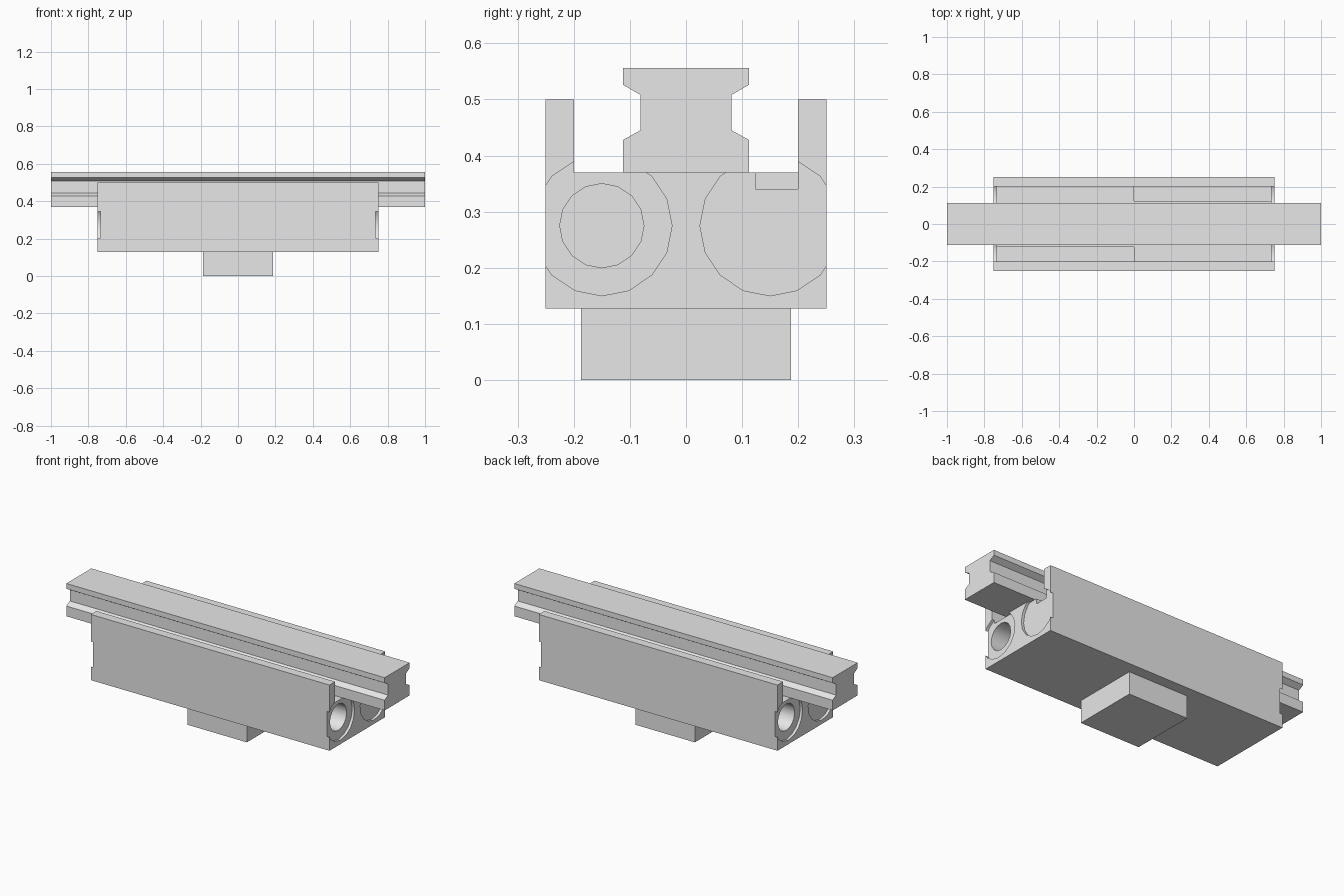
import bpy, bmesh, math
from mathutils import Matrix

if "Cube" in bpy.data.objects:
    bpy.data.objects.remove(bpy.data.objects["Cube"], do_unlink=True)

grey = bpy.data.materials.new("light_grey")
grey.use_nodes = True
colour = (0.8, 0.8, 0.8, 1)
grey.diffuse_color = colour
grey.node_tree.nodes["Principled BSDF"].inputs["Base Color"].default_value = colour


def make_object(name, bm):
    bmesh.ops.recalc_face_normals(bm, faces=bm.faces)
    mesh = bpy.data.meshes.new(name)
    bm.to_mesh(mesh)
    bm.free()
    mesh.materials.append(grey)
    ob = bpy.data.objects.new(name, mesh)
    bpy.context.collection.objects.link(ob)
    return ob


def extrude_profile(name, half, length):
    """Mirror a (y, z) half profile across y = 0 and extrude it along x."""
    outline = half + [(-y, z) for y, z in reversed(half)]
    bm = bmesh.new()
    face = bm.faces.new([bm.verts.new((-length / 2, y, z)) for y, z in outline])
    new = bmesh.ops.extrude_face_region(bm, geom=[face])["geom"]
    verts = [v for v in new if isinstance(v, bmesh.types.BMVert)]
    bmesh.ops.translate(bm, verts=verts, vec=(length, 0, 0))
    return make_object(name, bm)


def box(name, lo, hi):
    bm = bmesh.new()
    bmesh.ops.create_cube(bm, size=1)
    for v in bm.verts:
        v.co = [a + (c + 0.5) * (b - a) for a, b, c in zip(lo, hi, v.co)]
    return make_object(name, bm)


def cylinder(name, x0, x1, y, radius):
    bm = bmesh.new()
    place = Matrix.Translation(((x0 + x1) / 2, y, 0.275)) @ Matrix.Rotation(math.pi / 2, 4, "Y")
    bmesh.ops.create_cone(bm, cap_ends=True, segments=16, radius1=radius,
                          radius2=radius, depth=abs(x1 - x0), matrix=place)
    return make_object(name, bm)


def cut(target, cutter):
    cutter.hide_render = True
    mod = target.modifiers.new("cut", "BOOLEAN")
    mod.operation = "DIFFERENCE"
    mod.solver = "EXACT"
    mod.object = cutter
    bpy.context.view_layer.objects.active = target
    bpy.ops.object.modifier_apply(modifier=mod.name)
    bpy.data.objects.remove(cutter, do_unlink=True)


# Channel-shaped body with two side walls
body = extrude_profile("body", [(0.25, 0.127), (0.25, 0.5), (0.2, 0.5), (0.2, 0.37)], 1.5)

# Each end: two shallow round recesses, one deep bore, one slot in the floor
for s in (1, -1):
    for y in (0.15, -0.15):
        cut(body, cylinder("recess_cutter", s * 0.735, s * 0.8, y, 0.125))
    cut(body, cylinder("bore_cutter", s * 0.02, s * 0.78, -s * 0.15, 0.075))
    xs, ys = sorted((0, s * 0.745)), sorted((s * 0.124, s * 0.2))
    cut(body, box("slot_cutter", (xs[0], ys[0], 0.34), (xs[1], ys[1], 0.385)))

# Grooved sliding rail
rail = extrude_profile("rail", [(0.112, 0.37), (0.112, 0.428), (0.081, 0.445),
                                (0.081, 0.508), (0.112, 0.526), (0.112, 0.556)], 2)

# Mounting foot below the body
foot = box("foot", (-0.187, -0.187, 0), (0.187, 0.187, 0.127))

# Smooth the bores, keep hard edges
bpy.ops.object.select_all(action="DESELECT")
body.select_set(True)
bpy.context.view_layer.objects.active = body
bpy.ops.object.shade_smooth_by_angle(angle=math.radians(30))
